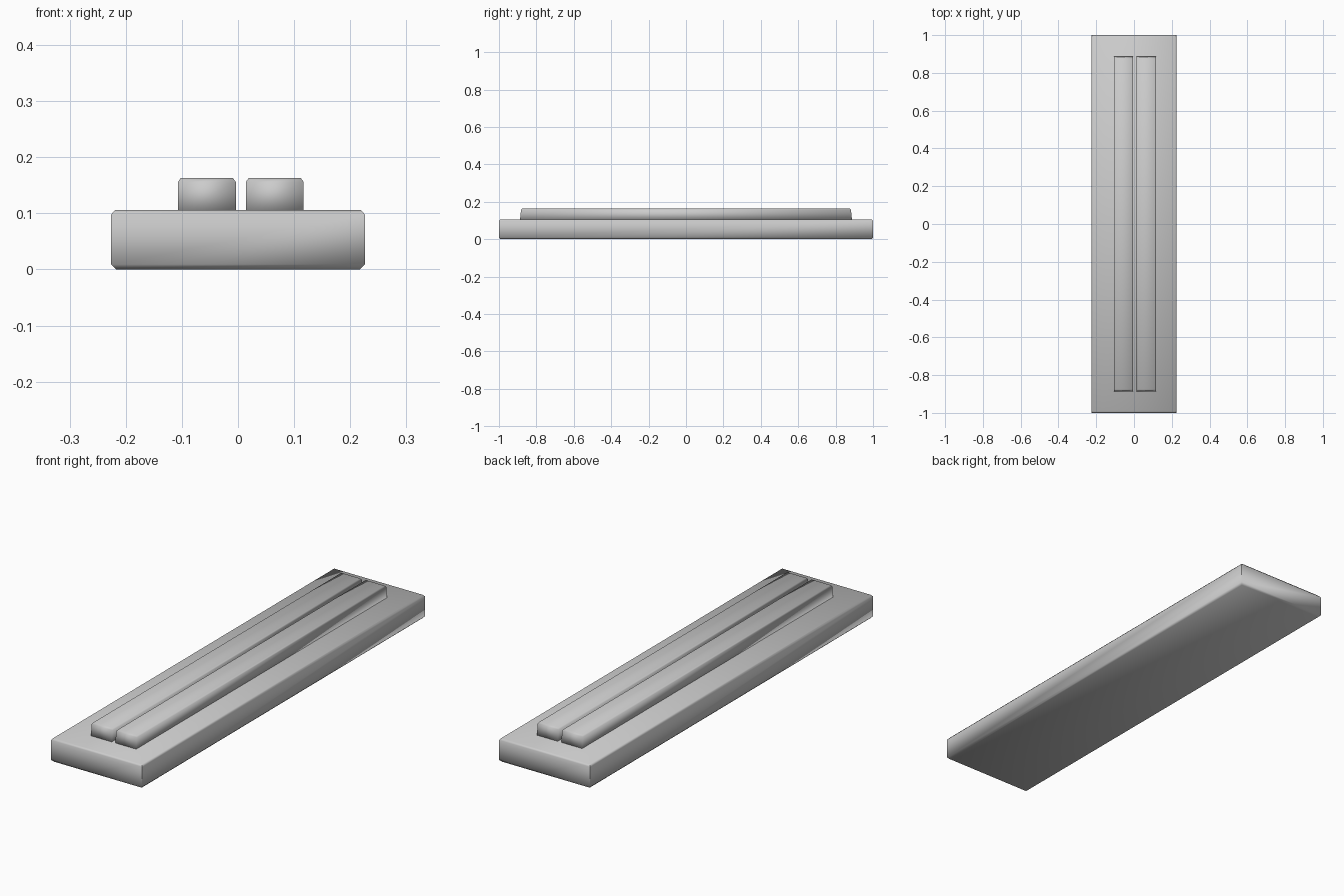
import bpy, bmesh, math

if "Cube" in bpy.data.objects:
    bpy.data.objects.remove(bpy.data.objects["Cube"])


def loft_box(name, x0, x1, rings, angle):
    """Rectangular block from rings of (z, x inset, half length)."""
    bm = bmesh.new()
    loops = []
    for z, inset, hy in rings:
        a, b = x0 + inset, x1 - inset
        loops.append([bm.verts.new(p) for p in
                      ((a, -hy, z), (b, -hy, z), (b, hy, z), (a, hy, z))])
    for low, high in zip(loops, loops[1:]):
        for i in range(4):
            j = (i + 1) % 4
            bm.faces.new((low[i], low[j], high[j], high[i]))
    bm.faces.new(loops[0][::-1])
    bm.faces.new(loops[-1])
    bmesh.ops.recalc_face_normals(bm, faces=bm.faces)
    mesh = bpy.data.meshes.new(name)
    bm.to_mesh(mesh)
    bm.free()
    ob = bpy.data.objects.new(name, mesh)
    bpy.context.collection.objects.link(ob)
    bpy.ops.object.select_all(action='DESELECT')
    ob.select_set(True)
    bpy.context.view_layer.objects.active = ob
    bpy.ops.object.shade_smooth_by_angle(angle=math.radians(angle))
    return ob


# Base slab with chamfered top and bottom rims
loft_box("base_plate", -0.226, 0.226,
         [(0, 0.009, 0.991), (0.009, 0, 1.0), (0.098, 0, 1.0), (0.106, 0.007, 0.993)], 60)

# Two long raised bars with softened tops and slightly sloped ends
for name, x0, x1 in (("left_bar", -0.107, -0.004), ("right_bar", 0.014, 0.117)):
    loft_box(name, x0, x1,
             [(0.10, 0, 0.888), (0.156, 0, 0.882), (0.163, 0.005, 0.876)], 100)
